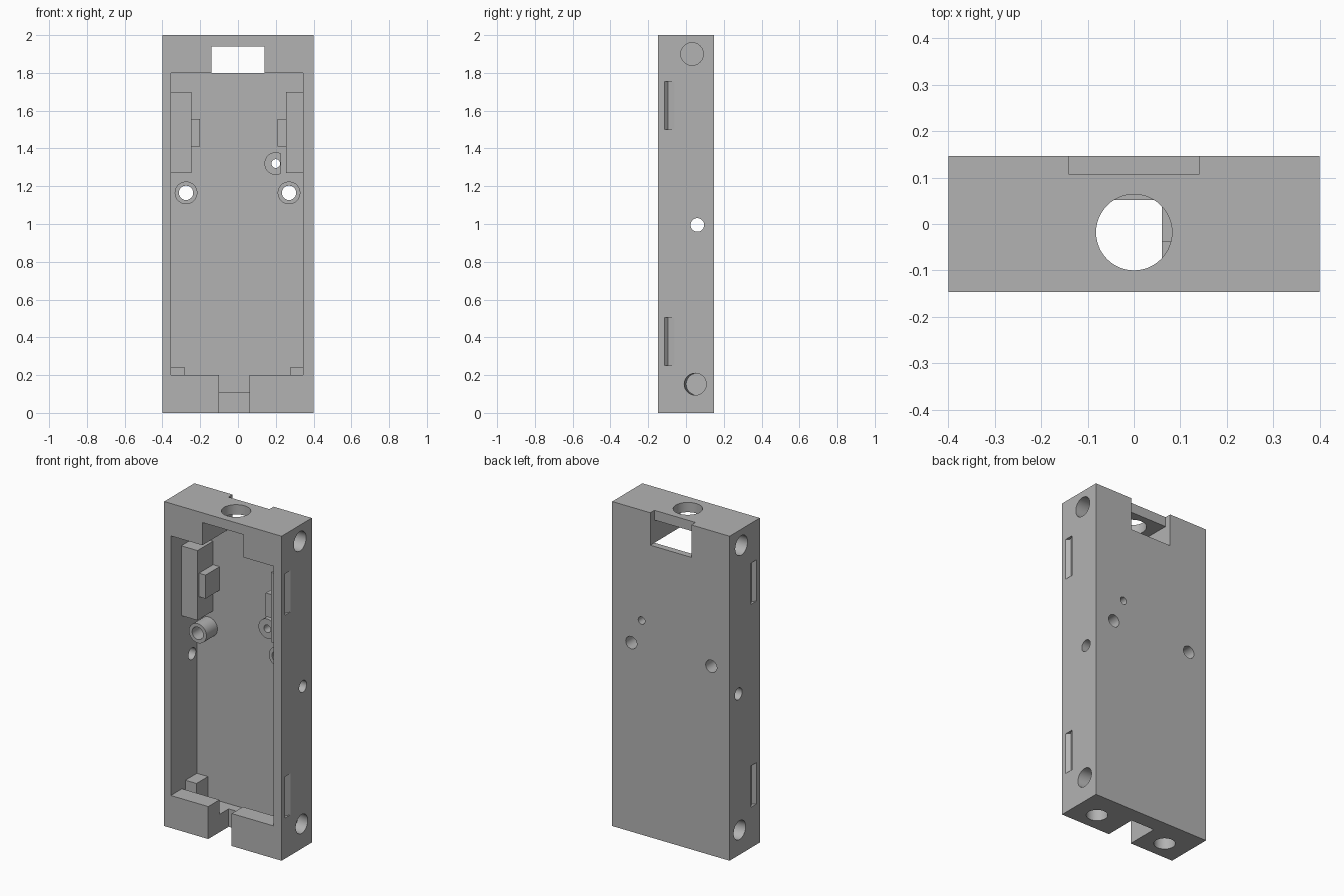
import bpy, bmesh, math
from mathutils import Matrix

cube = bpy.data.objects.get("Cube")
if cube:
    bpy.data.objects.remove(cube, do_unlink=True)

grey = bpy.data.materials.new("plain grey")
grey.use_nodes = True
colour = (0.45, 0.45, 0.45, 1)
grey.diffuse_color = colour
grey.node_tree.nodes["Principled BSDF"].inputs["Base Color"].default_value = colour


def make(name, bm):
    bmesh.ops.recalc_face_normals(bm, faces=bm.faces)
    mesh = bpy.data.meshes.new(name)
    bm.to_mesh(mesh)
    bm.free()
    mesh.materials.append(grey)
    obj = bpy.data.objects.new(name, mesh)
    bpy.context.collection.objects.link(obj)
    return obj


def box(name, x, y, z):
    bm = bmesh.new()
    size = Matrix.Diagonal((x[1] - x[0], y[1] - y[0], z[1] - z[0], 1))
    centre = Matrix.Translation([(a[0] + a[1]) / 2 for a in (x, y, z)])
    bmesh.ops.create_cube(bm, size=1, matrix=centre @ size)
    return make(name, bm)


def rod(name, centre, radius, length, axis, tilt=0):
    turn = {"x": Matrix.Rotation(math.pi / 2, 4, "Y"),
            "y": Matrix.Rotation(math.pi / 2, 4, "X"),
            "z": Matrix.Identity(4)}[axis]
    bm = bmesh.new()
    bmesh.ops.create_cone(bm, cap_ends=True, segments=48, radius1=radius, radius2=radius, depth=length,
                          matrix=Matrix.Translation(centre) @ Matrix.Rotation(tilt, 4, "Z") @ turn)
    return make(name, bm)


def prism(name, outline, z):
    bm = bmesh.new()
    face = bm.faces.new([bm.verts.new((x, y, z[0])) for x, y in outline])
    top = bmesh.ops.extrude_face_region(bm, geom=[face])["geom"]
    bmesh.ops.translate(bm, vec=(0, 0, z[1] - z[0]),
                        verts=[v for v in top if isinstance(v, bmesh.types.BMVert)])
    return make(name, bm)


def cut(targets, cutters):
    for obj in targets:
        bpy.context.view_layer.objects.active = obj
        for cutter in cutters:
            mod = obj.modifiers.new("cut", "BOOLEAN")
            mod.operation = "DIFFERENCE"
            mod.solver = "EXACT"
            mod.object = cutter
            bpy.ops.object.modifier_apply(modifier=mod.name)
    for cutter in cutters:
        bpy.data.objects.remove(cutter, do_unlink=True)


FLOOR = 0.107          # inner face of the back wall
BURIED = 0.125         # parts are sunk into the back wall
LEFT, RIGHT = -0.355, 0.345

# Case with its cavity, the pocket behind the lower lip, the windows and notches
case = box("case", (-0.4, 0.4), (-0.147, 0.147), (0, 2))
cut([case], [box("cavity", (LEFT, RIGHT), (-0.3, FLOOR), (0.2, 1.8))])
cut([case], [box("lower_pocket", (LEFT, RIGHT), (-0.038, FLOOR), (0.11, 0.3))])
cut([case], [box("top_window", (-0.14, 0.14), (-0.3, 0.3), (1.8, 1.94))])
cut([case], [box("rear_notch", (-0.14, 0.14), (FLOOR, 0.3), (1.8, 2.1))])
cut([case], [box("cable_notch", (-0.1, 0.06), (-0.3, 0.052), (-0.1, 0.3))])
cut([case], [rod("top_hole", (0, -0.018, 1.99), 0.082, 0.2, "z")])

# Snap-fit slots, side through-hole and bottom magnet holes
for s in (-1, 1):
    profile = [(s * x, y) for x, y in
               ((0.43, -0.115), (0.4, -0.115), (0.38, -0.095), (0.4, -0.06), (0.43, -0.06))]
    for z in (0.25, 1.5):
        cut([case], [prism("slot", profile, (z, z + 0.255))])
    cut([case], [rod("bottom_hole", (s * 0.246, -0.028, 0), 0.06, 0.16, "z")])
cut([case], [rod("side_hole", (0, 0.06, 0.995), 0.036, 1, "x")])

# Corner blocks, side rails and their tabs
corners = []
for side, wall, corner, rail, tab in (("right", LEFT, -0.28, -0.245, -0.2),
                                      ("left", RIGHT, 0.275, 0.255, 0.21)):
    s = 1 if wall > 0 else -1
    outer = wall + s * 0.015

    def span(a, b):
        return min(a, b), max(a, b)

    corners.append(box(side + "_corner_block", span(outer, corner), (-0.005, BURIED), (0.095, 0.24)))
    box(side + "_rail", span(outer, rail), (-0.045, BURIED), (1.27, 1.7))
    box(side + "_tab", span(rail + s * 0.01, tab), (-0.03, BURIED), (1.41, 1.555))

# Side magnet holes, the lower pair slightly tilted
for s in (-1, 1):
    cut([case], [rod("upper_hole", (s * 0.4, 0.032, 1.9), 0.06, 0.16, "x")])
    cut([case] + corners, [rod("lower_hole", (s * 0.4, 0.049, 0.152), 0.058, 0.16, "x", -s * 0.12)])

# Hollow screw posts, open through the back wall
for name, x, z, bore in (("right_post", -0.275, 1.165, 0.038),
                         ("left_post", 0.27, 1.165, 0.038),
                         ("upper_post", 0.2, 1.32, 0.023)):
    post = rod(name, (x, BURIED / 2, z), 0.06, BURIED, "y")
    if name == "upper_post":
        cut([post], [box("flat", (0.228, 0.4), (-0.1, 0.3), (1.2, 1.5))])
    cut([case, post], [rod("bore", (x, 0.06, z), bore, 0.3, "y")])

# Smooth round walls, sharp edges
bpy.ops.object.select_all(action="DESELECT")
for obj in bpy.context.collection.objects:
    if obj.type == "MESH" and grey.name in obj.data.materials:
        obj.select_set(True)
bpy.context.view_layer.objects.active = case
bpy.ops.object.shade_smooth_by_angle(angle=math.radians(20))
